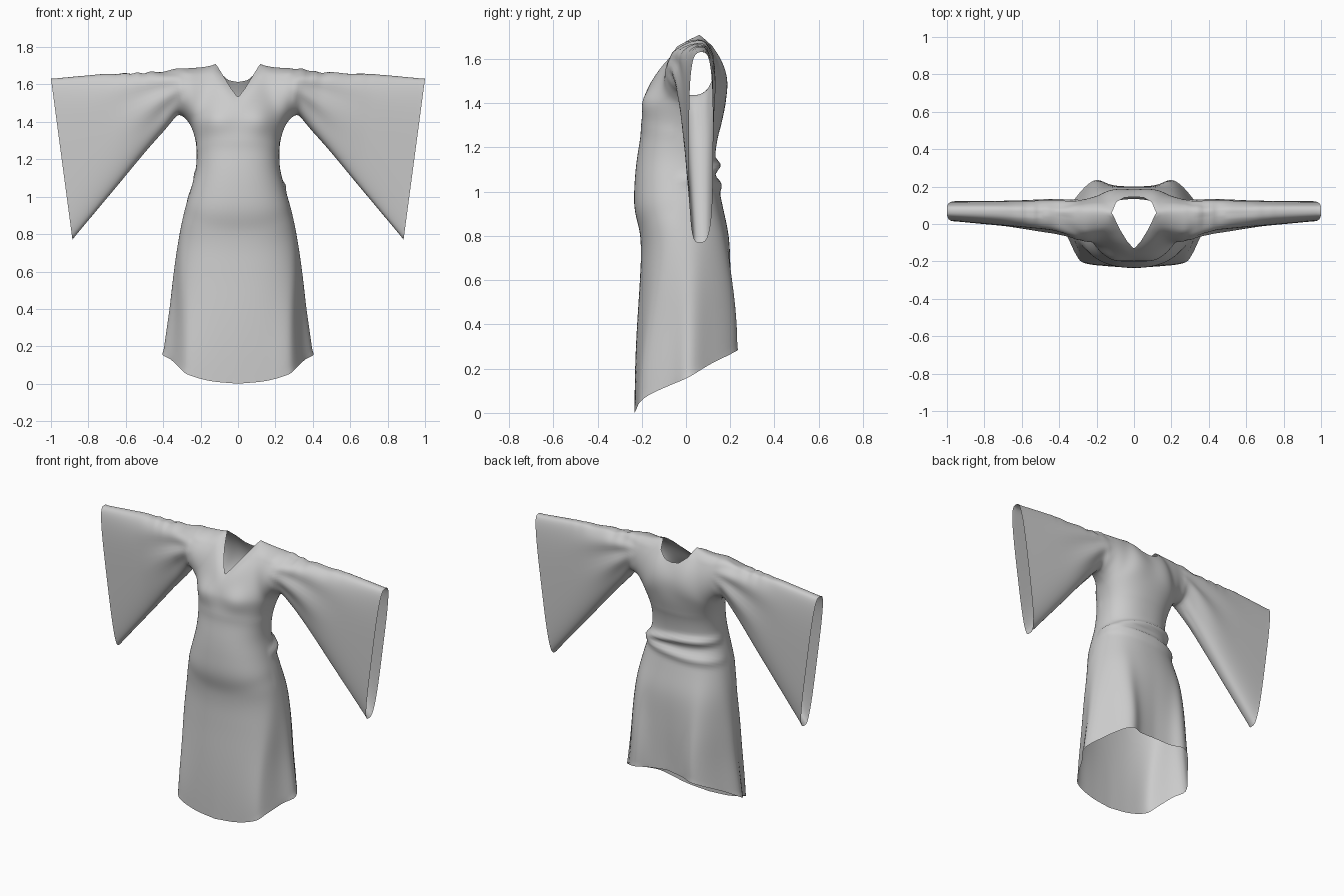
import bpy, bmesh
from math import sin, cos, pi, exp, atan2, hypot
from mathutils import Vector

if "Cube" in bpy.data.objects:
    bpy.data.objects.remove(bpy.data.objects["Cube"])

U, V, ROWS, STEPS = 28, 28, 70, 56     # grid densities


def lerp(table, t, smooth=True):
    """Interpolate rows (key, values...) at t."""
    n = len(table)
    t = max(table[0][0], min(table[-1][0], t))
    i = next(k for k in range(n - 1) if t <= table[k + 1][0])
    a, b = table[i], table[i + 1]
    f = (t - a[0]) / (b[0] - a[0])
    out = []
    for k in range(1, len(a)):
        if not smooth:
            out.append(a[k] + (b[k] - a[k]) * f)
            continue
        def slope(m):
            lo, hi = table[max(m - 1, 0)], table[min(m + 1, n - 1)]
            return (hi[k] - lo[k]) / (hi[0] - lo[0])
        h = b[0] - a[0]
        out.append((2*f**3 - 3*f*f + 1) * a[k] + (f**3 - 2*f*f + f) * h * slope(i)
                   + (3*f*f - 2*f**3) * b[k] + (f**3 - f*f) * h * slope(i + 1))
    return out


def power(v, n):
    return (abs(v) ** (2 / n)) * (1 if v >= 0 else -1)


# Body profile: z, half width, front y, back y, side y
BODY = [(0.0, .42, -.225, .235, .02), (.16, .405, -.22, .23, .02), (.4, .37, -.212, .22, .01),
        (.6, .345, -.206, .208, .0), (.78, .317, -.206, .195, -.01), (.93, .285, -.234, .165, -.03),
        (1.05, .25, -.232, .143, -.035), (1.15, .225, -.222, .132, -.035),
        (1.25, .222, -.206, .145, -.02), (1.33, .232, -.2, .168, .01), (1.39, .258, -.198, .18, .03)]
# Hem line from front centre to back centre: position, x, y, z
HEM = [(0, 0, -.233, .0), (.15, .15, -.225, .015), (.3, .275, -.205, .052), (.37, .312, -.16, .085),
       (.45, .36, -.06, .13), (.52, .405, .01, .16), (.62, .335, .11, .22), (.7, .26, .2, .265),
       (.77, .2, .235, .285), (.87, .12, .208, .29), (1, 0, .195, .30)]
# Sleeve stations: t, top xzy, bottom xzy, front y, back y
SLEEVE = [(0, .27, 1.688, .06, .258, 1.39, .03, -.105, .132),
          (.1, .36, 1.68, .06, .32, 1.45, .03, -.068, .128),
          (.2, .45, 1.672, .065, .40, 1.353, .045, -.045, .128),
          (.6, .725, 1.658, .07, .6425, 1.06, .05, -.012, .125),
          (1, 1.0, 1.632, .07, .885, .77, .06, .014, .122)]
# Neckline and shoulder edges: u, x, y, z
SHOULDER = [(.6, .118, .06, 1.71), (.8, .19, .065, 1.694), (1, .27, .06, 1.688)]
NECK_F = [(0, 0, -.132, 1.53), (.2, .035, -.095, 1.575), (.4, .075, -.03, 1.64)] + SHOULDER
NECK_B = [(0, 0, .145, 1.613), (.2, .05, .142, 1.622), (.4, .095, .118, 1.66)] + SHOULDER
MID_F = [(0, 0, -.198, 1.39), (.5, 0, -.178, 1.46), (1, 0, -.132, 1.53)]
MID_B = [(0, 0, .18, 1.39), (.5, 0, .18, 1.51), (1, 0, .145, 1.613)]


def body_point(s, t):
    """s: front centre 0 to back centre 1, t: hem 0 to armpit 1."""
    hx, hy, hz = lerp(HEM, s)
    z = hz + (1.39 - hz) * t
    w, yf, yb, ys = lerp(BODY, z)
    a = pi * s
    x = w * power(sin(a), 2.3) if 0 < s < 1 else 0
    y = ys + ((yf - ys) if s < .5 else (ys - yb)) * power(cos(a), 2.3)
    if abs(s - .5) < 1e-6:
        y = ys
    f = max(0, 1 - (z - hz) / .75)
    f = f * f * (3 - 2 * f)
    hx *= w / lerp(BODY, hz)[0]
    return Vector((x + (hx - x) * f, y + (hy - y) * f, z))


def sleeve_point(v, t, front):
    """v: lower edge 0 to upper edge 1, t: armhole 0 to cuff 1."""
    xt, zt, yt, xb, zb, yb, yf, yk = lerp(SLEEVE, t, False)
    a = pi * (v - .5)
    n = 2.0 + 1.4 * t
    k = .5 + .5 * power(sin(a), n)
    base = Vector((xb, yb, zb)).lerp(Vector((xt, yt, zt)), k)
    if 0 < v < 1:
        base.y += ((yf if front else yk) - base.y) * power(cos(a), n)
    return base


def yoke_point(u, v, front):
    """Patch between body top, neckline, centre line and armhole."""
    def bottom(q): return body_point(q / 2 if front else 1 - q / 2, 1)
    def top(q): return Vector(lerp(NECK_F if front else NECK_B, q, False))
    def left(q): return Vector(lerp(MID_F if front else MID_B, q))
    def right(q): return sleeve_point(q, 0, front)
    p = (bottom(u) * (1 - v) + top(u) * v + left(v) * (1 - u) + right(v) * u
         - bottom(0) * (1 - u) * (1 - v) - bottom(1) * u * (1 - v)
         - top(0) * (1 - u) * v - top(1) * u * v)
    if front:       # slope of the upper chest
        p.y += .035 * sin(pi * v) ** 2 * sin(pi * u)
    return p


def add_grid(bm, func, nu, nv, side):
    rows = []
    for j in range(nv + 1):
        row = []
        for i in range(nu + 1):
            p = func(i / nu, j / nv)
            row.append(bm.verts.new((p.x * side, p.y, p.z)))
        rows.append(row)
    for j in range(nv):
        for i in range(nu):
            bm.faces.new((rows[j][i], rows[j][i+1], rows[j+1][i+1], rows[j+1][i]))


def gauss(v, s):
    return exp(-(v / s) ** 2)


def folds(p):
    """Height of cloth wrinkles at a point."""
    x, y, z = abs(p.x), p.y, p.z
    h = 0
    # gathers on the back of the waist
    if y > -.05 and x < .35:
        k = min(1, (y + .05) / .15)
        h += k * (.024 * gauss(z - 1.12 + .12 * p.x + .5 * x * x, .022)
                  + .016 * gauss(z - 1.03 - .1 * p.x, .025)
                  - .006 * gauss(z - 1.075, .02))
    # soft creases across belly, and the bust
    if y < -.05 and x < .3 and z < 1.55:
        h += .002 * gauss(z - 1.3 + .6 * x * x, .03) - .002 * gauss(z - .83 - x * x, .05)
        h += .014 * gauss(hypot(x - .11, z - 1.4), .07)
    # sleeve creases fanning out from the shoulder
    if x > .26 and z > .9:
        r, a = hypot(x - .2, z - 1.62), atan2(z - 1.62, x - .2)
        fade = min(1, (x - .26) / .14) * gauss(r - .26, .2)
        h += .007 * fade * sin(13 * a + 5 * r + (1 if y > .05 else 0))
        h += .004 * gauss(z - 1.68, .05) * sin(62 * x + 2 * sin(17 * p.x)) * gauss(x - .48, .2)
    return h


# One continuous cloth surface: skirt and bodice, yoke, sleeves
bm = bmesh.new()
for side in (1, -1):
    add_grid(bm, body_point, 2 * U, ROWS, side)
    for front in (True, False):
        add_grid(bm, lambda u, v: yoke_point(u, v, front), U, V, side)
        add_grid(bm, lambda v, t: sleeve_point(v, t, front), V, STEPS, side)
bmesh.ops.remove_doubles(bm, verts=bm.verts, dist=.0004)
bmesh.ops.recalc_face_normals(bm, faces=bm.faces)

# Relax the seams, most of all around the bust, then press in the folds
inner = [v for v in bm.verts if not v.is_boundary]
chest = [v for v in inner if abs(v.co.x) < .3 and 1.3 < v.co.z < 1.65]
for verts, rounds in ((inner, 5), (chest, 25)):
    for _ in range(rounds):
        bmesh.ops.smooth_vert(bm, verts=verts, factor=.5,
                              use_axis_x=True, use_axis_y=True, use_axis_z=True)
bm.normal_update()
shifts = [(v, v.normal * folds(v.co)) for v in bm.verts]
sign = 1 if sum(v.normal.y * (v.co.y - .02) for v in bm.verts) > 0 else -1
for v, d in shifts:
    v.co += d * sign
if sign < 0:
    bmesh.ops.reverse_faces(bm, faces=bm.faces)

mesh = bpy.data.meshes.new("robe")
bm.to_mesh(mesh)
bm.free()
mesh.polygons.foreach_set("use_smooth", [True] * len(mesh.polygons))
robe = bpy.data.objects.new("robe", mesh)
bpy.context.collection.objects.link(robe)
